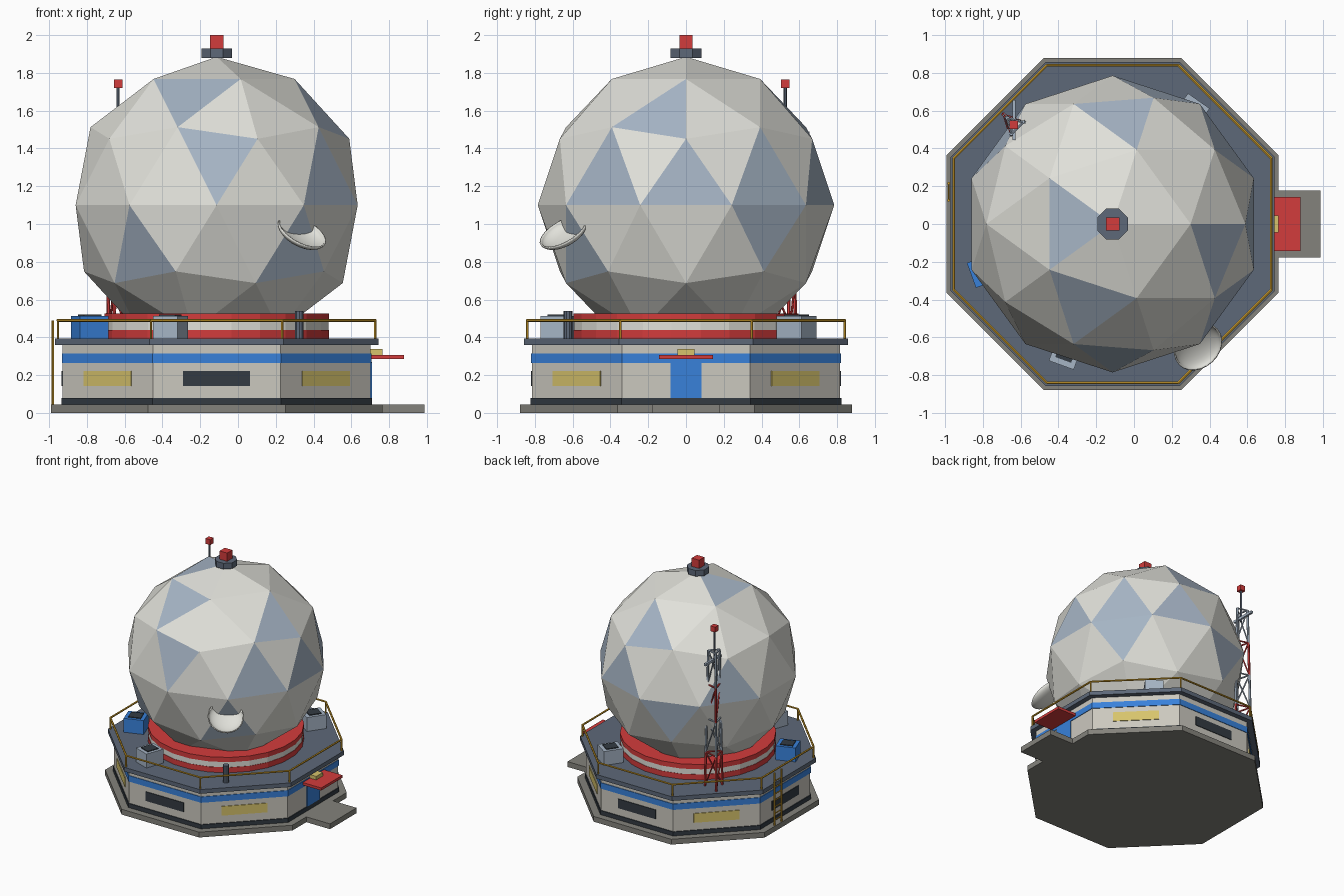
import bpy, bmesh, math
from mathutils import Vector

cube = bpy.data.objects.get("Cube")
if cube:
    bpy.data.objects.remove(cube, do_unlink=True)

CX = -0.113                      # axis of the dome and its octagonal base
DECK = 0.395


def material(name, r, g, b):
    m = bpy.data.materials.new(name)
    m.use_nodes = True
    m.diffuse_color = (r, g, b, 1)
    for n in m.node_tree.nodes:
        if n.type == 'BSDF_PRINCIPLED':
            n.inputs["Base Color"].default_value = (r, g, b, 1)
    return m


white = material("dome white", 0.75, 0.75, 0.70)
steel = material("blue grey", 0.38, 0.46, 0.56)
wall = material("wall cream", 0.60, 0.58, 0.52)
concrete = material("concrete", 0.23, 0.225, 0.20)
slate = material("deck slate", 0.11, 0.14, 0.19)
dark = material("dark glass", 0.033, 0.043, 0.055)
red = material("signal red", 0.65, 0.045, 0.045)
blue = material("bright blue", 0.04, 0.22, 0.70)
yellow = material("window yellow", 0.68, 0.55, 0.15)
gold = material("railing gold", 0.66, 0.36, 0.025)


def finish(name, mat):
    ob = bpy.context.object
    ob.name = name
    ob.data.materials.append(mat)
    return ob


def box(name, mat, center, size, turn=0):
    bpy.ops.mesh.primitive_cube_add(size=1, location=center, rotation=(0, 0, turn))
    ob = finish(name, mat)
    ob.scale = size
    return ob


def prism(name, mat, apothem, z0, z1, sides=8, x=CX, y=0):
    bpy.ops.mesh.primitive_cylinder_add(
        vertices=sides, radius=apothem / math.cos(math.pi / sides), depth=z1 - z0,
        location=(x, y, (z0 + z1) / 2), rotation=(0, 0, math.pi / sides))
    return finish(name, mat)


def bar(name, mat, a, b, r, sides=6):
    a, b = Vector(a), Vector(b)
    bpy.ops.mesh.primitive_cylinder_add(vertices=sides, radius=r, depth=(b - a).length,
                                        location=(a + b) / 2)
    ob = finish(name, mat)
    ob.rotation_euler = (b - a).to_track_quat('Z', 'Y').to_euler()
    return ob


def polar(deg, r, z, x=CX, y=0):
    a = math.radians(deg)
    return Vector((x + r * math.cos(a), y + r * math.sin(a), z))


# Octagonal base, walls and deck
prism("foundation", concrete, 0.878, 0, 0.045)
box("entrance_pad", concrete, (0.79, 0, 0.0225), (0.394, 0.356, 0.045))
prism("plinth", dark, 0.822, 0.045, 0.08)
prism("walls", wall, 0.815, 0.08, 0.36)
prism("wall_stripe", blue, 0.82, 0.265, 0.315)
prism("deck", slate, 0.857, 0.36, DECK)

# One window on each wall except the entrance wall
for k in range(1, 8):
    deg = 45 * k
    box("window", yellow if k % 2 else dark, polar(deg, 0.816, 0.182),
        (0.009, 0.355, 0.078), math.radians(deg))

# Entrance
box("door", blue, (0.703, 0, 0.165), (0.012, 0.165, 0.21))
box("awning", red, (0.79, 0, 0.296), (0.18, 0.285, 0.022))
box("entrance_lamp", yellow, (0.733, 0, 0.322), (0.064, 0.09, 0.03))

# Banded ring under the dome
prism("ring_lower", red, 0.595, DECK, 0.44, 24)
prism("ring_middle", white, 0.592, 0.44, 0.485, 24)
prism("ring_upper", red, 0.595, 0.485, 0.525, 24)

# Faceted dome with scattered tinted panels, given by azimuth and elevation
bpy.ops.mesh.primitive_ico_sphere_add(subdivisions=2, radius=0.785, location=(CX, 0, 1.1))
dome = finish("dome", white)
dome.data.materials.append(steel)
tinted = [(-108, 53), (-90, 20), (-36, 11), (-13, 40), (0, 9), (36, 11), (72, 9),
          (180, 72), (85, 40), (108, -9), (36, -9), (144, 9), (-126, -20), (-54, -20)]
for az, el in tinted:
    e = math.radians(el)
    aim = polar(az, math.cos(e), math.sin(e), 0)
    max(dome.data.polygons, key=lambda p: p.normal.dot(aim)).material_index = 1

# Beacon on top
prism("beacon_base", slate, 0.081, 1.88, 1.93)
box("beacon", red, (CX, 0, 1.965), (0.07, 0.07, 0.07))

# Railing around the deck edge
corners = [(22.5 + 45 * k, 0.84 / math.cos(math.pi / 8)) for k in range(8)]
for (a, r), (b, _) in zip(corners, corners[1:] + corners[:1]):
    bar("rail", gold, polar(a, r, 0.49), polar(b, r, 0.49), 0.008)
    bar("rail_post", gold, polar(a, r, DECK), polar(a, r, 0.49), 0.007)

# Ladder on the wall
lx = CX - 0.868
for y in (0.125, 0.215):
    bar("ladder_side", gold, (lx, y, 0.045), (lx, y, 0.49), 0.008)
for k in range(7):
    z = 0.09 + 0.055 * k
    bar("ladder_rung", gold, (lx, 0.125, z), (lx, 0.215, z), 0.005)

# Rooftop machine boxes with dark vents
for deg, mat in ((200, blue), (250, steel), (55, steel)):
    t = math.radians(deg)
    box("machine_box", mat, polar(deg, 0.715, 0.454), (0.16, 0.14, 0.118), t)
    box("machine_vent", dark, polar(deg, 0.715, 0.516), (0.10, 0.09, 0.008), t)

# Dish bowl and its post
bar("dish_post", slate, (0.325, -0.625, DECK), (0.325, -0.625, 0.54), 0.024, 10)
bm = bmesh.new()
bmesh.ops.create_uvsphere(bm, u_segments=24, v_segments=16, radius=0.14)
bmesh.ops.delete(bm, geom=[v for v in bm.verts if v.co.z > 0.001], context='VERTS')
bmesh.ops.scale(bm, vec=(1, 1, 0.42), verts=bm.verts)
mesh = bpy.data.meshes.new("dish")
bm.to_mesh(mesh)
bm.free()
dish = bpy.data.objects.new("dish", mesh)
bpy.context.collection.objects.link(dish)
mesh.materials.append(white)
mesh.shade_smooth()
dish.location = (0.34, -0.65, 0.96)
dish.rotation_euler = Vector((0.42, -0.45, 0.79)).to_track_quat('Z', 'Y').to_euler()
dish.modifiers.new("thickness", 'SOLIDIFY').thickness = 0.008

# Three-legged lattice mast in alternating bands
TX, TY, STEP = -0.635, 0.525, 0.288


def leg(k, level):
    return polar(135 + 120 * k, 0.078 - 0.007 * level, DECK + STEP * level, TX, TY)


for level in range(4):
    mat = steel if level % 2 else red
    for k in range(3):
        bar("mast_leg", mat, leg(k, level), leg(k, level + 1), 0.010)
        bar("mast_brace", mat, leg(k, level), leg(k + 1, level + 1), 0.006)
        bar("mast_ring", mat, leg(k, level + 1), leg(k + 1, level + 1), 0.007)
bar("mast_pole", slate, (TX, TY, 1.45), (TX, TY, 1.73), 0.009)
box("mast_light", red, (TX, TY, 1.742), (0.045, 0.045, 0.045))
box("mast_crossbar", steel, (TX, 0.55, 1.48), (0.018, 0.21, 0.02))
